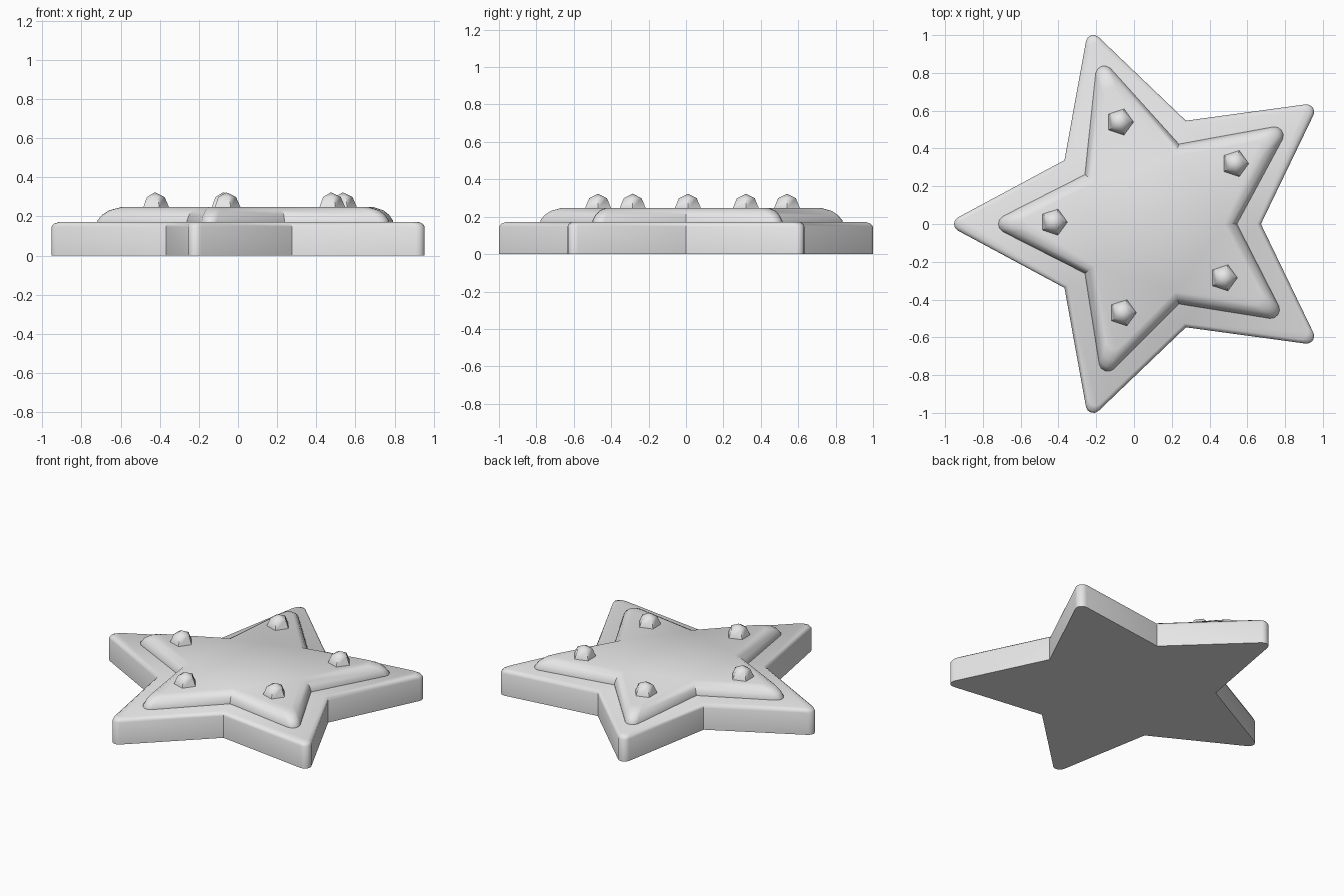
import bpy, bmesh, math

old = bpy.data.objects.get("Cube")
if old:
    bpy.data.objects.remove(old, do_unlink=True)

grey = bpy.data.materials.new("plain_grey")
grey.use_nodes = True
COLOUR = (0.8, 0.8, 0.8, 1)
grey.diffuse_color = COLOUR
grey.node_tree.nodes["Principled BSDF"].inputs["Base Color"].default_value = COLOUR


def star_outline(tips, notch, rounding, inset):
    """Five-pointed star with rounded tips; the first tip points to -x."""
    pts = []
    notch -= 1.1 * inset
    for i, tip in enumerate(tips):
        a = math.pi - i * math.tau / 5
        centre = tip - 2 * inset - 2 * rounding
        for k in range(5):
            b = a + math.radians(60 - 30 * k)
            pts.append((centre * math.cos(a) + rounding * math.cos(b),
                        centre * math.sin(a) + rounding * math.sin(b)))
        n = a - math.pi / 5
        pts.append((notch * math.cos(n), notch * math.sin(n)))
    return pts


def pentagon(radius):
    return [(radius * math.cos(i * math.tau / 5), radius * math.sin(i * math.tau / 5))
            for i in range(5)]


def loft(name, layers, location, angle=40, apex=None):
    """Skin a stack of (outline, z) layers, closed by caps or an apex."""
    bm = bmesh.new()
    rings = [[bm.verts.new((x, y, z)) for x, y in outline] for outline, z in layers]
    for low, high in zip(rings, rings[1:]):
        for i in range(len(low)):
            bm.faces.new((low[i - 1], low[i], high[i], high[i - 1]))
    bm.faces.new(rings[0])
    if apex is None:
        bm.faces.new(rings[-1])
    else:
        top = bm.verts.new((0, 0, apex))
        for i in range(len(rings[-1])):
            bm.faces.new((rings[-1][i - 1], rings[-1][i], top))
    bmesh.ops.recalc_face_normals(bm, faces=bm.faces)
    mesh = bpy.data.meshes.new(name)
    bm.to_mesh(mesh)
    bm.free()
    mesh.materials.append(grey)
    obj = bpy.data.objects.new(name, mesh)
    bpy.context.collection.objects.link(obj)
    obj.location = location
    bpy.ops.object.select_all(action="DESELECT")
    obj.select_set(True)
    bpy.context.view_layer.objects.active = obj
    bpy.ops.object.shade_smooth_by_angle(angle=math.radians(angle))
    return obj


# Star biscuit with a softened upper rim
rim = [(0, 0), (0, 0.147), (0.006, 0.162), (0.02, 0.172)]
loft("biscuit", [(star_outline([1.09] * 5, 0.575, 0.04, d), z) for d, z in rim],
     (0.097, 0, 0))

# Raised icing, its upper tip a little longer than the rest
icing_tips = [0.865, 0.925, 0.89, 0.865, 0.865]
dome = [(0, 0.165), (0, 0.18), (0.012, 0.208), (0.03, 0.231), (0.06, 0.247)]
loft("icing", [(star_outline(icing_tips, 0.445, 0.047, d), z) for d, z in dome],
     (0.1, 0, 0))

# Five-sided sweets, one on each arm
spots = [(-0.425, 0.01), (-0.075, 0.54), (0.535, 0.32), (0.475, -0.285), (-0.06, -0.47)]
for number, (x, y) in enumerate(spots, 1):
    loft(f"sweet_{number}",
         [(pentagon(0.075), -0.01), (pentagon(0.073), 0), (pentagon(0.05), 0.053)],
         (x, y, 0.246), angle=50, apex=0.077)
